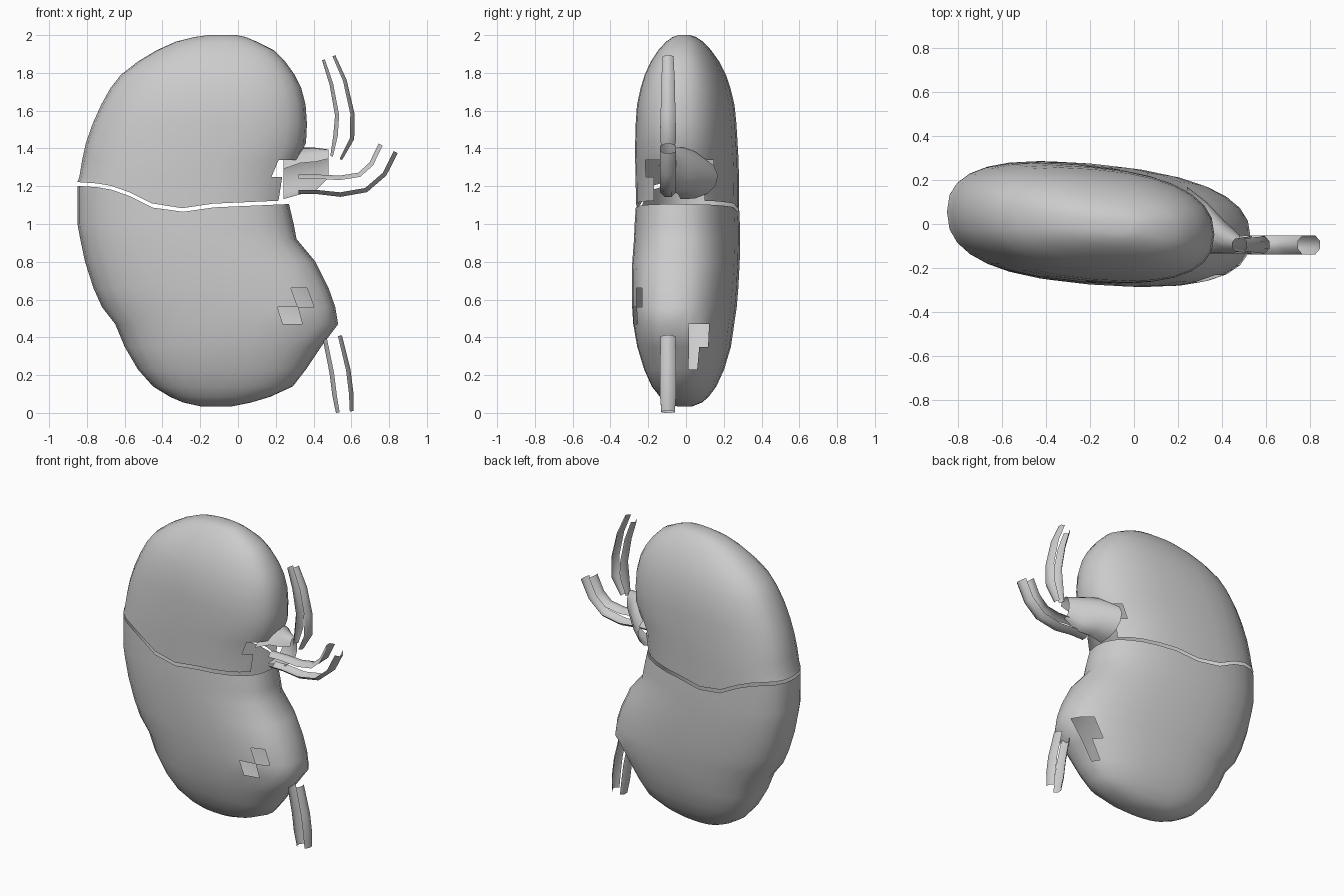
import bpy, bmesh, math
from mathutils import Vector

if "Cube" in bpy.data.objects:
    bpy.data.objects.remove(bpy.data.objects["Cube"])

SEG = 28


def finish(bm, name):
    bmesh.ops.remove_doubles(bm, verts=bm.verts, dist=1e-4)
    loose = [v for v in bm.verts if not v.link_faces]
    bmesh.ops.delete(bm, geom=loose, context='VERTS')
    bmesh.ops.recalc_face_normals(bm, faces=bm.faces)
    for f in bm.faces:
        f.smooth = True
    me = bpy.data.meshes.new(name)
    bm.to_mesh(me)
    bm.free()
    ob = bpy.data.objects.new(name, me)
    bpy.context.collection.objects.link(ob)
    return ob


def loft(bm, rows, closed=True):
    vs = [[bm.verts.new(p) for p in r] for r in rows]
    n = len(rows[0])
    for a, b in zip(vs, vs[1:]):
        for i in range(n if closed else n - 1):
            j = (i + 1) % n
            bm.faces.new((a[i], a[j], b[j], b[i]))
    return vs


def power(v, e):
    return math.copysign(abs(v) ** e, v)


# Wavy split line across the body
SEAM = [(-0.85, 1.21), (-0.7, 1.2), (-0.5, 1.13), (-0.4, 1.055),
        (-0.15, 1.095), (0.3, 1.115)]


def seam(x):
    for (x0, z0), (x1, z1) in zip(SEAM, SEAM[1:]):
        if x <= x1:
            return z0 + (z1 - z0) * max(0, (x - x0) / (x1 - x0))
    return SEAM[-1][1]


def ring(z, xl, xr, b, edge=0):
    c, a = (xl + xr) / 2, (xr - xl) / 2
    pts = []
    for i in range(SEG):
        t = 2 * math.pi * i / SEG
        x = c + a * power(math.cos(t), 0.82)
        y = b * power(math.sin(t), 0.82) - 0.085 * (x + 0.2)
        pts.append((x, y, seam(x) + edge if edge else z))
    return pts


def shell(name, rows, edge_first, gap, hole):
    bm = bmesh.new()
    k = 0 if edge_first else len(rows) - 1
    rings = [ring(*r, gap if i == k else 0) for i, r in enumerate(rows)]
    vs = loft(bm, rings)
    bm.faces.new(vs[-1] if edge_first else vs[0])
    bad = [f for f in bm.faces if hole(f.calc_center_median())]
    bmesh.ops.delete(bm, geom=bad, context='FACES')
    return finish(bm, name)


# Body halves: z, left x, right x, half depth
lower = [(0.035, -0.2, -0.03, 0.04), (0.055, -0.29, 0.07, 0.09),
         (0.085, -0.36, 0.17, 0.125), (0.14, -0.45, 0.29, 0.165),
         (0.23, -0.53, 0.36, 0.205), (0.35, -0.6, 0.44, 0.24),
         (0.47, -0.65, 0.53, 0.258), (0.56, -0.72, 0.515, 0.267),
         (0.66, -0.765, 0.48, 0.272), (0.8, -0.81, 0.41, 0.275),
         (0.92, -0.835, 0.31, 0.272), (1.0, -0.85, 0.295, 0.27),
         (1.1, -0.85, 0.27, 0.265)]
upper = [(1.12, -0.85, 0.26, 0.265), (1.25, -0.84, 0.28, 0.265),
         (1.34, -0.825, 0.32, 0.265), (1.43, -0.805, 0.36, 0.262),
         (1.53, -0.77, 0.365, 0.258), (1.63, -0.725, 0.358, 0.25),
         (1.72, -0.675, 0.335, 0.23), (1.79, -0.62, 0.3, 0.208),
         (1.86, -0.53, 0.25, 0.175), (1.92, -0.43, 0.19, 0.135),
         (1.965, -0.33, 0.1, 0.095), (1.99, -0.23, 0.04, 0.06),
         (2.0, -0.16, -0.01, 0.03)]


def lower_hole(p):
    front = p.y < -0.13 and 0.27 < p.x < 0.36 and 0.5 < p.z < 0.66
    side = p.y > 0.02 and p.x > 0.36 and 0.25 < p.z < 0.5
    tip = p.x > 0.4 and 0.3 < p.z < 0.4
    return front or side or tip


shell("lower_body", lower, False, -0.008, lower_hole)
shell("upper_body", upper, True, 0.012,
      lambda p: p.x > 0.22 and p.z < 1.36)

# Upper funnel, partly open toward the front
bm = bmesh.new()
rows = []
for x, y, z, ry, rz in [(0.24, 0.0, 1.25, 0.17, 0.12),
                        (0.33, -0.02, 1.28, 0.12, 0.125),
                        (0.41, -0.06, 1.29, 0.075, 0.115),
                        (0.48, -0.09, 1.32, 0.04, 0.075)]:
    rows.append([(x, y + ry * math.cos(t), z + rz * math.sin(t))
                 for t in [math.radians(d) for d in range(-100, 161, 26)]])
loft(bm, rows, closed=False)
finish(bm, "upper_funnel")


# Vessels: each is a tube of which only two side strips remain
def vessel(name, path, y=-0.095):
    for side, tag in ((1, "right"), (-1, "left")):
        bm = bmesh.new()
        rows = []
        for i, (x, z, r) in enumerate(path):
            p, q = path[max(i - 1, 0)], path[min(i + 1, len(path) - 1)]
            d = Vector((q[0] - p[0], 0, q[1] - p[1])).normalized()
            n = Vector((d.z, 0, -d.x)) * side
            rows.append([Vector((x, y, z)) + r * (
                n * math.cos(a) + Vector((0, 0.85 * math.sin(a), 0)))
                for a in (-1.0, -0.35, 0.35, 1.0)])
        loft(bm, rows, closed=False)
        finish(bm, name + "_" + tag)


vessel("top_vessel", [(0.48, 1.88, 0.04), (0.53, 1.75, 0.05),
                      (0.565, 1.58, 0.055), (0.56, 1.46, 0.06),
                      (0.52, 1.35, 0.035)])
vessel("side_vessel", [(0.32, 1.21, 0.055), (0.42, 1.21, 0.055),
                       (0.54, 1.2, 0.06), (0.66, 1.22, 0.06),
                       (0.74, 1.29, 0.06), (0.795, 1.4, 0.06)])
vessel("lower_vessel", [(0.5, 0.4, 0.055), (0.54, 0.22, 0.06),
                        (0.555, 0.1, 0.06), (0.565, 0.005, 0.05)])
